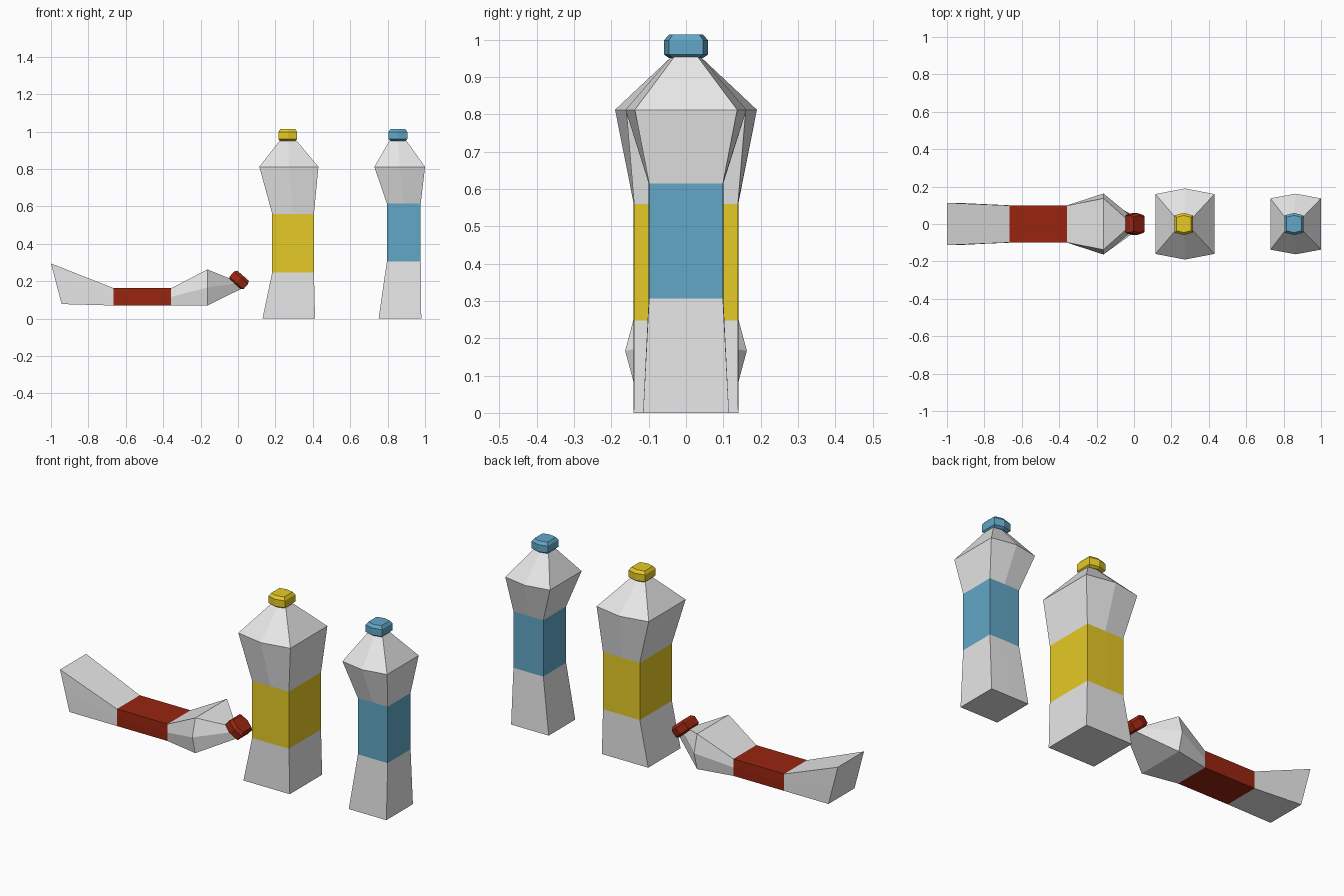
import bpy, bmesh
from mathutils import Vector

if "Cube" in bpy.data.objects:
    bpy.data.objects.remove(bpy.data.objects["Cube"])


def material(name, rgb):
    m = bpy.data.materials.new(name)
    m.diffuse_color = (*rgb, 1)
    m.use_nodes = True
    m.node_tree.nodes["Principled BSDF"].inputs["Base Color"].default_value = m.diffuse_color
    return m


GREY = material("pale grey", (0.8, 0.8, 0.8))
YELLOW = material("yellow", (0.79, 0.59, 0.019))
BLUE = material("blue", (0.122, 0.386, 0.565))
RED = material("dark red", (0.319, 0.0185, 0.0052))


def loft(name, rings, mats, band=None):
    """Six-sided loft. Ring = (x, z) of one side, (x, z) of the other,
    half depth at the corners, half depth at the middle."""
    bm = bmesh.new()
    loops = []
    for (x0, z0), (x1, z1), yc, ym in rings:
        xm, zm = (x0 + x1) / 2, (z0 + z1) / 2
        pts = [(x0, -yc, z0), (xm, -ym, zm), (x1, -yc, z1),
               (x1, yc, z1), (xm, ym, zm), (x0, yc, z0)]
        loops.append([bm.verts.new(p) for p in pts])
    for k, (a, b) in enumerate(zip(loops, loops[1:])):
        for i in range(6):
            j = (i + 1) % 6
            f = bm.faces.new((a[i], a[j], b[j], b[i]))
            f.material_index = 1 if k == band else 0
    bm.faces.new(loops[0][::-1])
    bm.faces.new(loops[-1])
    bmesh.ops.recalc_face_normals(bm, faces=bm.faces[:])
    me = bpy.data.meshes.new(name)
    bm.to_mesh(me)
    bm.free()
    for m in mats:
        me.materials.append(m)
    ob = bpy.data.objects.new(name, me)
    bpy.context.collection.objects.link(ob)


def cap(name, centre, axis, mat):
    """Bevelled cap, squashed along its axis (given in the xz plane)."""
    c, a = Vector(centre), Vector(axis).normalized()
    u = Vector((a.y, -a.x))
    rings = []
    for h, w, yc, ym in ((-0.031, 0.04, 0.036, 0.046), (-0.022, 0.05, 0.046, 0.059),
                         (0.016, 0.05, 0.046, 0.059), (0.031, 0.04, 0.036, 0.046)):
        p = c + a * h
        rings.append((tuple(p - u * w), tuple(p + u * w), yc, ym))
    loft(name, rings, [mat])


def upright(rows):
    return [((l, z), (r, z), yc, ym) for z, l, r, yc, ym in rows]


# Wide standing bottle with yellow label
loft("yellow_bottle_body", upright([
    (0.0, 0.131, 0.412, 0.14, 0.14),
    (0.247, 0.183, 0.406, 0.139, 0.14),
    (0.56, 0.183, 0.406, 0.139, 0.14),
    (0.812, 0.114, 0.43, 0.16, 0.19),
    (0.953, 0.224, 0.312, 0.032, 0.04)]), [GREY, YELLOW], band=1)
cap("yellow_bottle_cap", (0.266, 0.982), (0, 1), YELLOW)

# Slim standing bottle with blue label
loft("blue_bottle_body", upright([
    (0.0, 0.752, 0.98, 0.115, 0.115),
    (0.306, 0.796, 0.977, 0.099, 0.1),
    (0.615, 0.796, 0.977, 0.099, 0.1),
    (0.812, 0.729, 1.0, 0.137, 0.162),
    (0.953, 0.811, 0.899, 0.032, 0.04)]), [GREY, BLUE], band=1)
cap("blue_bottle_cap", (0.855, 0.982), (0, 1), BLUE)

# Bent bottle lying on its side, with red label
loft("red_bottle_body", [
    ((-1.0, 0.295), (-0.943, 0.078), 0.113, 0.113),
    ((-0.665, 0.163), (-0.665, 0.07), 0.099, 0.1),
    ((-0.357, 0.163), (-0.357, 0.07), 0.099, 0.1),
    ((-0.163, 0.263), (-0.163, 0.07), 0.137, 0.163),
    ((-0.045, 0.215), (0.018, 0.16), 0.032, 0.04)], [GREY, RED], band=1)
cap("red_bottle_cap", (0.006, 0.207), (0.66, 0.75), RED)
